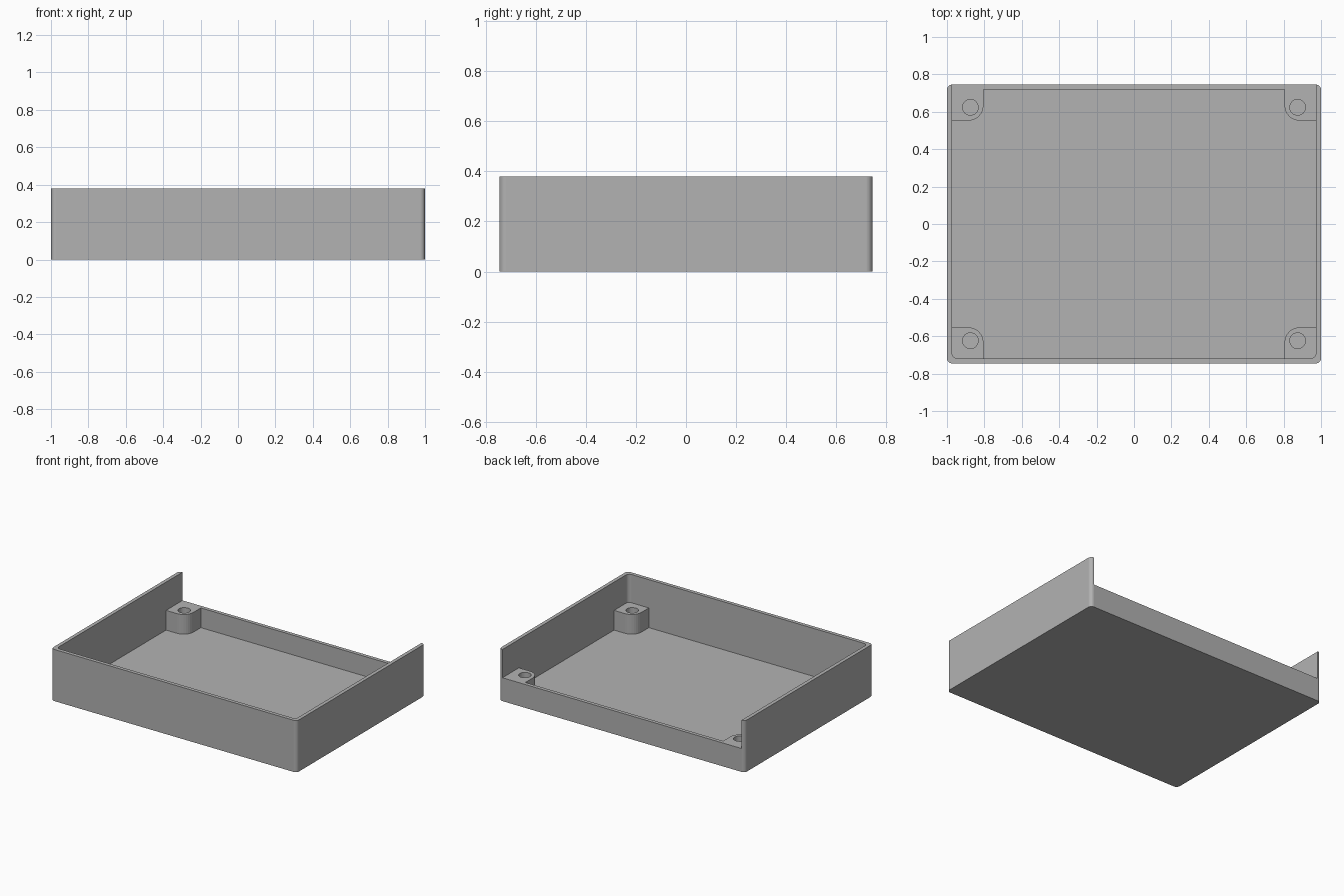
import bpy, bmesh, math

cube = bpy.data.objects.get("Cube")
if cube:
    bpy.data.objects.remove(cube, do_unlink=True)

# Overall sizes
HX, HY, HEIGHT = 1.0, 0.745, 0.38
WALL, FLOOR, LOW = 0.027, 0.027, 0.172
IX, IY = HX - WALL, HY - WALL
BOSS_X, BOSS_Y, BOSS_R = 0.805, 0.553, 0.08
HOLE_X, HOLE_Y, HOLE_R = 0.875, 0.624, 0.042

grey = bpy.data.materials.new("grey plastic")
grey.use_nodes = True
colour = (0.448, 0.448, 0.448, 1)
grey.diffuse_color = colour
grey.node_tree.nodes["Principled BSDF"].inputs["Base Color"].default_value = colour


def arc(cx, cy, r, start, end, steps=8):
    """Points on an arc, angles in degrees."""
    angles = [math.radians(start + (end - start) * i / steps) for i in range(steps + 1)]
    return [(cx + r * math.cos(a), cy + r * math.sin(a)) for a in angles]


def prism(name, outline, z0, z1):
    """Closed outline, counter-clockwise, extruded from z0 to z1."""
    bm = bmesh.new()
    base = bm.faces.new([bm.verts.new((x, y, z0)) for x, y in outline])
    top = bmesh.ops.extrude_face_region(bm, geom=[base])["geom"]
    verts = [v for v in top if isinstance(v, bmesh.types.BMVert)]
    bmesh.ops.translate(bm, verts=verts, vec=(0, 0, z1 - z0))
    bmesh.ops.recalc_face_normals(bm, faces=bm.faces)
    mesh = bpy.data.meshes.new(name)
    bm.to_mesh(mesh)
    bm.free()
    mesh.materials.append(grey)
    obj = bpy.data.objects.new(name, mesh)
    bpy.context.collection.objects.link(obj)
    return obj


# Outer block with rounded upright corners
r = WALL
x, y = HX - r, HY - r
outer = (arc(x, y, r, 0, 90) + arc(-x, y, r, 90, 180)
         + arc(-x, -y, r, 180, 270) + arc(x, -y, r, 270, 360))
tray = prism("tray", outer, 0, HEIGHT)

# Upper cavity, open through the back wall
x, y = IX - r, IY - r
upper = [(IX, HY + 0.1), (-IX, HY + 0.1)] + arc(-x, -y, r, 180, 270) + arc(x, -y, r, 270, 360)
cutters = [prism("upper_cavity_cutter", upper, LOW, HEIGHT + 0.1)]

# Lower cavity, leaving a rounded screw boss in each corner
bx, by = BOSS_X + BOSS_R, BOSS_Y + BOSS_R
lower = ([(IX, -BOSS_Y), (IX, BOSS_Y)]
         + arc(bx, by, BOSS_R, 270, 180) + [(BOSS_X, IY), (-BOSS_X, IY)]
         + arc(-bx, by, BOSS_R, 360, 270) + [(-IX, BOSS_Y), (-IX, -BOSS_Y)]
         + arc(-bx, -by, BOSS_R, 90, 0) + [(-BOSS_X, -IY), (BOSS_X, -IY)]
         + arc(bx, -by, BOSS_R, 180, 90))
cutters.append(prism("lower_cavity_cutter", lower, FLOOR, LOW + 0.05))

# Screw holes
for sx in (-1, 1):
    for sy in (-1, 1):
        circle = arc(sx * HOLE_X, sy * HOLE_Y, HOLE_R, 0, 360, 32)[:-1]
        cutters.append(prism("screw_hole_cutter", circle, FLOOR, LOW + 0.05))

# Cut the tray, then drop the cutters
for cutter in cutters:
    cutter.hide_render = True
    mod = tray.modifiers.new(cutter.name, "BOOLEAN")
    mod.operation = "DIFFERENCE"
    mod.solver = "EXACT"
    mod.object = cutter
bpy.context.view_layer.update()
graph = bpy.context.evaluated_depsgraph_get()
cut_mesh = bpy.data.meshes.new_from_object(tray.evaluated_get(graph))
tray.modifiers.clear()
tray.data = cut_mesh
for cutter in cutters:
    bpy.data.objects.remove(cutter, do_unlink=True)
